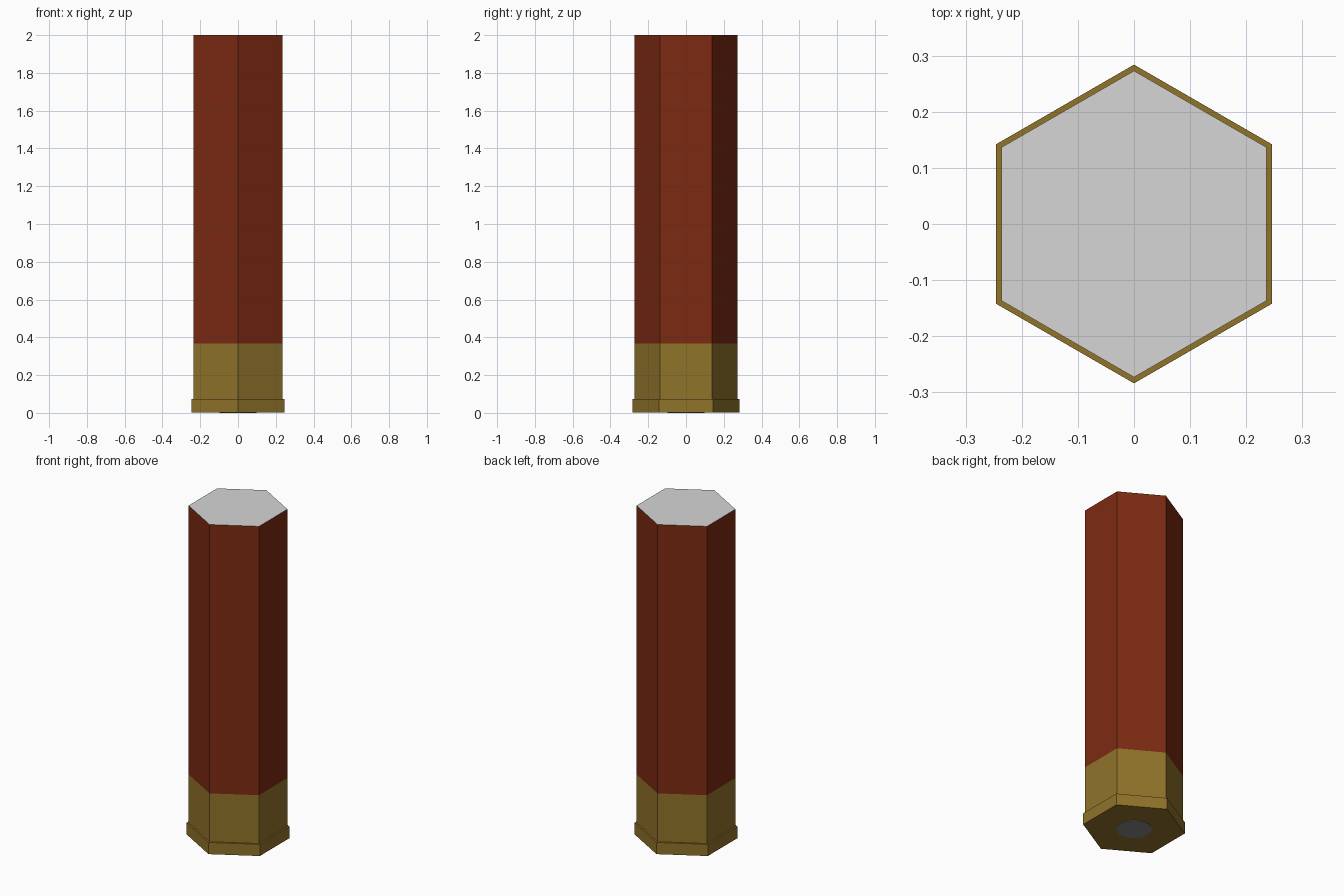
import bpy, bmesh, math

if "Cube" in bpy.data.objects:
    bpy.data.objects.remove(bpy.data.objects["Cube"])


def srgb(r, g, b):
    def lin(c):
        c /= 255
        return c / 12.92 if c <= 0.04045 else ((c + 0.055) / 1.055) ** 2.4
    return (lin(r), lin(g), lin(b), 1)


def material(name, colour):
    m = bpy.data.materials.new(name)
    m.diffuse_color = colour
    m.use_nodes = True
    m.node_tree.nodes["Principled BSDF"].inputs["Base Color"].default_value = m.diffuse_color
    return m


red = material("red plastic", srgb(124, 42, 18))
brass = material("brass", srgb(144, 115, 42))
pale = material("pale grey", srgb(214, 214, 214))
steel = material("primer grey", srgb(133, 133, 133))


def lathe(name, profile, sides, mats, pick):
    """Closed prism stack from (radius, z) rings; pick chooses the colour of a face."""
    bm = bmesh.new()
    rings = []
    for r, z in profile:
        rings.append([bm.verts.new((r * math.cos(math.pi / 2 + math.tau * i / sides),
                                    r * math.sin(math.pi / 2 + math.tau * i / sides), z))
                      for i in range(sides)])
    for a, b in zip(rings, rings[1:]):
        for i in range(sides):
            j = (i + 1) % sides
            bm.faces.new((a[i], a[j], b[j], b[i]))
    bm.faces.new(rings[0][::-1])
    bm.faces.new(rings[-1])
    bm.normal_update()
    for f in bm.faces:
        f.material_index = pick(f)
    mesh = bpy.data.meshes.new(name)
    bm.to_mesh(mesh)
    bm.free()
    for m in mats:
        mesh.materials.append(m)
    ob = bpy.data.objects.new(name, mesh)
    bpy.context.collection.objects.link(ob)
    return ob


def shell_colour(face):
    z = face.calc_center_median().z
    if z > 1.99:
        return 2
    return 1 if z > 0.37 else 0


# Hexagonal casing: rim, brass base, red tube and pale closed end
lathe("cartridge_casing",
      [(0.284, 0.002), (0.284, 0.073), (0.273, 0.073), (0.273, 0.367), (0.273, 2.0)],
      6, [brass, red, pale], shell_colour)

# Round primer plate on the underside
lathe("primer", [(0.097, 0.0), (0.097, 0.004)], 32, [steel], lambda f: 0)
